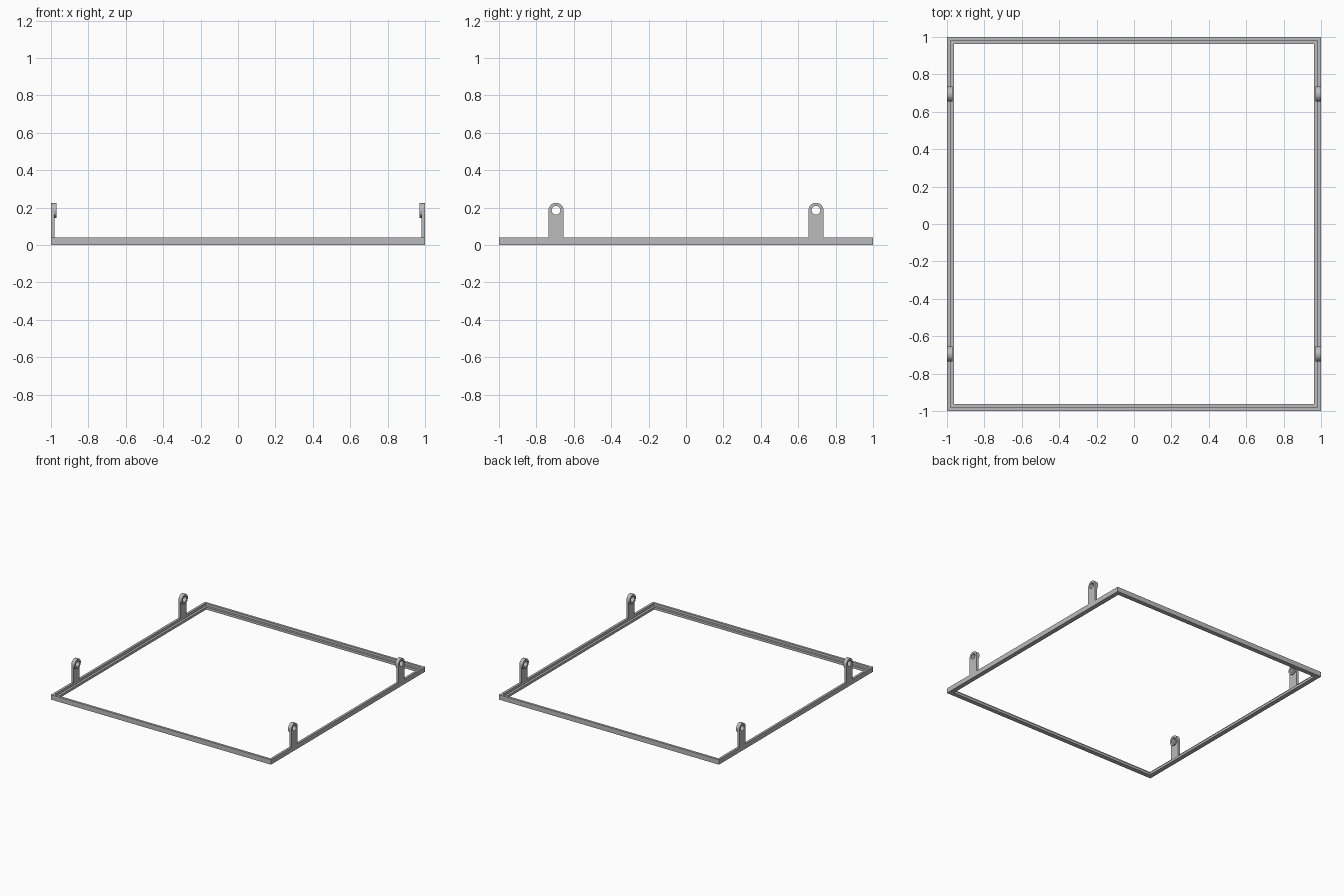
import bpy, bmesh, math

if "Cube" in bpy.data.objects:
    bpy.data.objects.remove(bpy.data.objects["Cube"])

grey = bpy.data.materials.new("grey_plastic")
grey.diffuse_color = (0.5, 0.5, 0.5, 1)
grey.use_nodes = True
grey.node_tree.nodes["Principled BSDF"].inputs["Base Color"].default_value = grey.diffuse_color


def finish(bm, name):
    bmesh.ops.recalc_face_normals(bm, faces=bm.faces[:])
    me = bpy.data.meshes.new(name)
    bm.to_mesh(me)
    bm.free()
    me.materials.append(grey)
    ob = bpy.data.objects.new(name, me)
    bpy.context.collection.objects.link(ob)
    return ob


# Square frame: stepped cross-section (half-width, height) swept round four mitred corners
profile = [(1, 0), (1, 0.04), (0.981, 0.04), (0.981, 0.02), (0.963, 0.02), (0.963, 0)]
bm = bmesh.new()
loops = [[bm.verts.new((sx * r, sy * r, z)) for r, z in profile]
         for sx, sy in ((1, 1), (-1, 1), (-1, -1), (1, -1))]
for i in range(4):
    a, b = loops[i], loops[(i + 1) % 4]
    for j in range(len(profile)):
        k = (j + 1) % len(profile)
        bm.faces.new((a[j], a[k], b[k], b[j]))
finish(bm, "frame")


# Upright tab: thin leg ending in a thicker round eye with a through hole
def tab(name, side, yc, n=48):
    zc, radius, hole, thin, thick, base = 0.185, 0.04, 0.023, 0.019, 0.03, 0.04
    bm = bmesh.new()

    def ring(r, depth):
        return [bm.verts.new((side * (1 - depth), yc + r * math.cos(t), zc + r * math.sin(t)))
                for t in (2 * math.pi * i / n for i in range(n))]

    outer, step, inner = ring(radius, 0), ring(radius, thin), ring(radius, thick)
    hole_out, hole_in = ring(hole, 0), ring(hole, thick)
    for i in range(n):
        k = (i + 1) % n
        bm.faces.new((outer[i], outer[k], hole_out[k], hole_out[i]))
        bm.faces.new((inner[i], inner[k], hole_in[k], hole_in[i]))
        bm.faces.new((hole_out[i], hole_out[k], hole_in[k], hole_in[i]))
        bm.faces.new((step[i], step[k], inner[k], inner[i]))
        if i < n // 2:
            bm.faces.new((outer[i], outer[k], step[k], step[i]))
    # Leg joins the lower half of the eye
    foot = [[bm.verts.new((side * (1 - d), yc + s * radius, base)) for s in (-1, 1)]
            for d in (0, thin)]
    for arc, f in ((outer, foot[0]), (step, foot[1])):
        lower = arc[n // 2:] + [arc[0]]
        bm.faces.new(lower + [f[1], f[0]])
    for s, i in ((0, n // 2), (1, 0)):
        bm.faces.new((outer[i], step[i], foot[1][s], foot[0][s]))
    bm.faces.new((foot[0][0], foot[0][1], foot[1][1], foot[1][0]))
    ob = finish(bm, name)
    bpy.ops.object.select_all(action='DESELECT')
    ob.select_set(True)
    bpy.context.view_layer.objects.active = ob
    bpy.ops.object.shade_smooth_by_angle(angle=math.radians(30))


for side, side_name in ((-1, "left"), (1, "right")):
    for end, end_name in ((-1, "front"), (1, "back")):
        tab(f"{end_name}_{side_name}_tab", side, end * 0.695)
